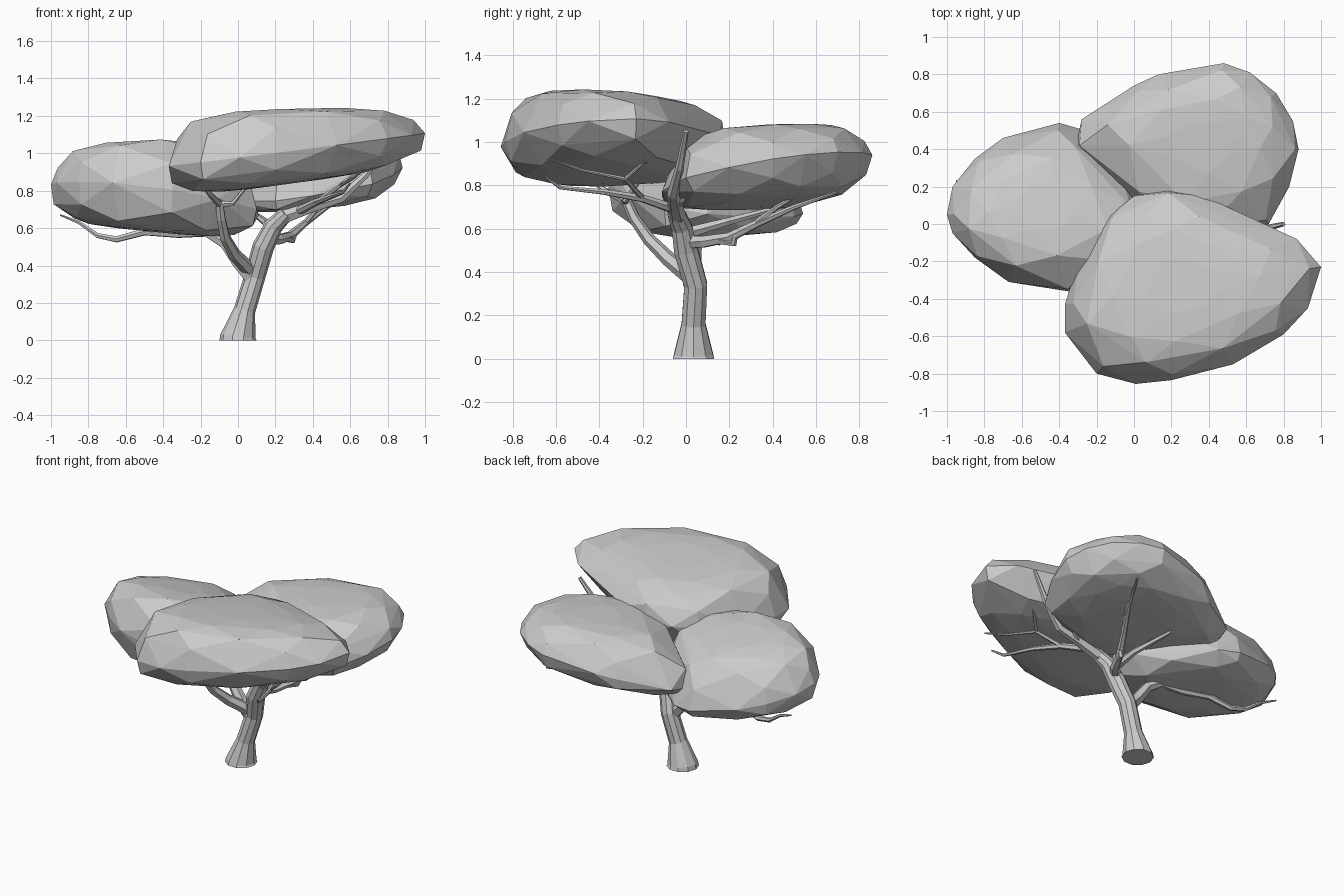
import bpy
import bmesh
import random
from mathutils import Vector

random.seed(4)
default_cube = bpy.data.objects.get("Cube")
if default_cube:
    bpy.data.objects.remove(default_cube, do_unlink=True)

# One grey for the whole tree
grey = bpy.data.materials.new("plain grey")
grey.use_nodes = True
colour = (0.6, 0.6, 0.6, 1)
grey.diffuse_color = colour
grey.node_tree.nodes["Principled BSDF"].inputs["Base Color"].default_value = colour


def plane_height(plane, point):
    """Height of a tilted plane (base, x slope, y slope) above a point."""
    base, slope_x, slope_y = plane
    return base + slope_x * point.x + slope_y * point.y


def canopy(name, outline, rim, top, bottom, doming):
    """Faceted cushion: shrinking rings of the outline, wrapped in a hull."""
    points = [Vector(p) for p in outline]
    centre = sum(points, Vector((0, 0))) / len(points)
    bm = bmesh.new()
    for point in points:
        bm.verts.new((*point, plane_height(rim, point)))
    rings = [(0.95, 0.52), (0.8, 0.83), (0.58, 0.96), (0.3, 1)]
    for limit, power in ((top, doming), (bottom, 1)):
        for number, (scale, lift) in enumerate(rings):
            for point in points[number % 2::2]:
                wobble = random.uniform(0.96, 1.03)
                place = centre.lerp(point, scale * wobble)
                low = plane_height(rim, place)
                high = plane_height(limit, place)
                bm.verts.new((*place, low + (high - low) * lift ** power))
    hull = bmesh.ops.convex_hull(bm, input=bm.verts[:])
    unused = {v for v in hull["geom_interior"] + hull["geom_unused"]
              if isinstance(v, bmesh.types.BMVert)}
    bmesh.ops.delete(bm, geom=list(unused), context="VERTS")
    bmesh.ops.recalc_face_normals(bm, faces=bm.faces[:])
    mesh = bpy.data.meshes.new(name)
    bm.to_mesh(mesh)
    bm.free()
    mesh.materials.append(grey)
    bpy.context.collection.objects.link(bpy.data.objects.new(name, mesh))


def limb(name, path, radii, sides=6):
    """Flat-sided tube along a path of points, tapered by the radii."""
    curve = bpy.data.curves.new(name, "CURVE")
    curve.dimensions = "3D"
    curve.bevel_depth = 1
    curve.bevel_resolution = (sides - 4) // 2
    curve.use_fill_caps = True
    spline = curve.splines.new("POLY")
    spline.points.add(len(path) - 1)
    spline.use_smooth = False
    for index, (point, place) in enumerate(zip(spline.points, path)):
        point.co = (*place, 1)
        # spread the given radii evenly over the path
        t = index / (len(path) - 1) * (len(radii) - 1)
        step = min(int(t), len(radii) - 2)
        point.radius = radii[step] + (radii[step + 1] - radii[step]) * (t - step)
    curve.materials.append(grey)
    bpy.context.collection.objects.link(bpy.data.objects.new(name, curve))


# Three overlapping leaf cushions
canopy("front_canopy",
       [(-.37, -.43), (-.37, -.58), (-.2, -.8), (.01, -.855), (.2, -.835),
        (.53, -.75), (.8, -.59), (.93, -.45), (1, -.23), (.87, -.08),
        (.55, .03), (.37, .15), (.18, .18), (0, .15), (-.13, .05), (-.29, -.18)],
       rim=(.985, .125, .01), top=(1.185, .05, -.08), bottom=(.8, .135, 0),
       doming=1)
canopy("back_canopy",
       [(-.31, .42), (-.28, .56), (0, .74), (.13, .8), (.48, .86), (.62, .81),
        (.76, .7), (.85, .55), (.88, .4), (.83, .2), (.72, 0), (.4, -.11),
        (.2, -.11), (-.05, .12)],
       rim=(.735, .14, .16), top=(1.04, .05, .04), bottom=(.645, .09, .1),
       doming=1.25)
canopy("side_canopy",
       [(-1, .05), (-.97, .2), (-.85, .35), (-.7, .46), (-.4, .54), (-.26, .5),
        (-.04, .3), (.11, .1), (.1, -.1), (-.1, -.27), (-.35, -.36),
        (-.67, -.31), (-.85, -.18), (-.97, -.05)],
       rim=(.7, -.14, -.16), top=(1.055, 0, -.2), bottom=(.535, -.1, 0),
       doming=1.25)

# Trunk, flared at the ground, leaning over into the right-hand bough
limb("trunk",
     [(0, .035, 0), (0, .035, .02), (.035, .035, .16), (.09, .045, .34),
      (.135, 0, .5), (.19, -.02, .61), (.26, -.05, .68)],
     [.1, .095, .058, .056, .058, .05, .04], sides=10)
limb("right_bough",
     [(.24, -.04, .66), (.38, -.05, .71), (.55, -.06, .76), (.68, -.03, .88),
      (.8, 0, 1.05)], [.042, .028, .012])
limb("right_twig", [(.4, -.05, .71), (.52, .02, .76), (.68, .05, .92)], [.02, .008])

# Long twigs running forward from the right-hand bough
limb("forward_twig",
     [(.32, -.05, .69), (.42, -.2, .74), (.5, -.38, .77), (.56, -.58, .79),
      (.6, -.65, .84)], [.024, .014, .005])
limb("forward_twig_upper",
     [(.42, -.2, .74), (.55, -.28, .83), (.64, -.2, .9), (.7, -.12, .95)], [.014, .005])
limb("forward_twig_outer",
     [(.55, -.28, .83), (.62, -.48, .87), (.68, -.62, .92)], [.01, .005])

# Bough under the side canopy with its drooping tip
limb("side_bough",
     [(.07, .03, .34), (0, .03, .42), (-.07, .04, .52), (-.17, .06, .58),
      (-.32, .08, .57), (-.5, .12, .58), (-.65, .15, .54), (-.75, .17, .56),
      (-.85, .2, .63), (-.95, .23, .67)], [.045, .032, .022, .016, .005])
limb("side_twig", [(-.28, .08, .57), (-.36, .05, .64), (-.42, .02, .74)], [.022, .01])

# Forked bough reaching under the front canopy
limb("front_bough",
     [(.07, .03, .37), (-.02, -.08, .46), (-.07, -.17, .55), (-.09, -.24, .65),
      (-.1, -.28, .74)], [.04, .03, .022])
fork = (-.1, -.28, .73)
limb("front_twig_outer", [fork, (-.15, -.38, .78), (-.2, -.45, .84)], [.02, .008])
limb("front_twig_inner", [fork, (-.03, -.28, .73), (.06, -.2, .84)], [.02, .008])

# Curling boughs under the back canopy
limb("back_bough",
     [(.15, 0, .54), (.22, .08, .54), (.28, .2, .56), (.35, .32, .62),
      (.46, .5, .7), (.56, .7, .77)], [.035, .022, .006])
limb("back_knot", [(.26, .16, .55), (.29, .22, .535), (.31, .23, .58)], [.025, .012])
limb("back_twig", [(.36, .33, .63), (.42, .42, .7), (.5, .6, .81)], [.016, .006])
limb("back_twig_inner",
     [(.17, 0, .58), (.15, .18, .63), (.07, .4, .69), (0, .6, .77)], [.03, .016, .006])
